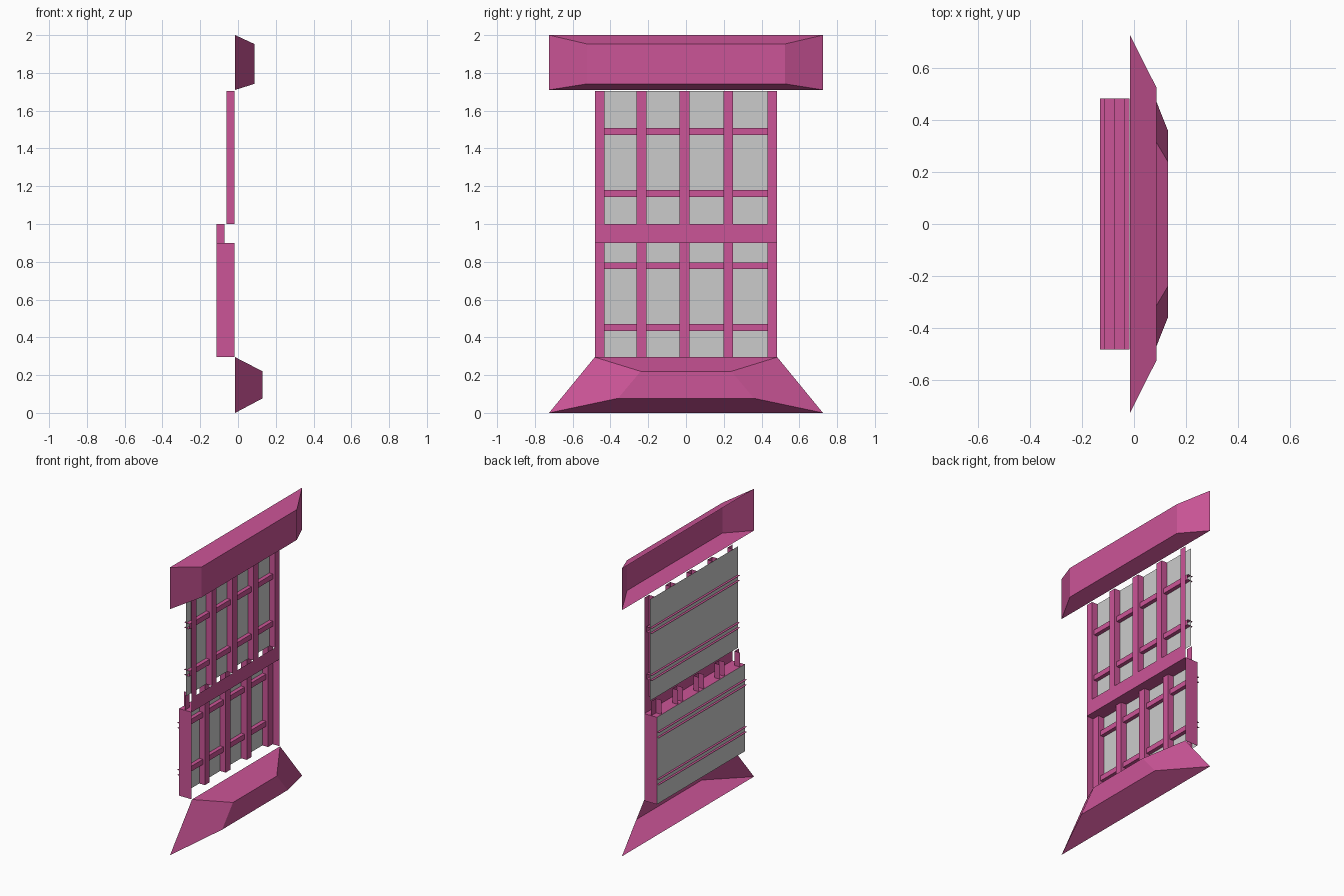
import bpy

if "Cube" in bpy.data.objects:
    bpy.data.objects.remove(bpy.data.objects["Cube"])

pink = bpy.data.materials.new("pink_paint")
pink.diffuse_color = (0.60, 0.09, 0.31, 1)
pink.use_nodes = True
pink.node_tree.nodes["Principled BSDF"].inputs["Base Color"].default_value = pink.diffuse_color

W = 0.483            # half width of the opening
SILL, MID, RAIL, HEAD = 0.295, 0.90, 1.0, 1.705


def make(name, quads, mat=pink):
    """Build one object from a list of quads (each four points)."""
    verts = [p for q in quads for p in q]
    faces = [tuple(range(4 * i, 4 * i + 4)) for i in range(len(quads))]
    me = bpy.data.meshes.new(name)
    me.from_pydata(verts, [], faces)
    if mat:
        me.materials.append(mat)
    ob = bpy.data.objects.new(name, me)
    bpy.context.collection.objects.link(ob)
    return ob


def facing(x, y0, y1, z0, z1):
    return [(x, y0, z0), (x, y1, z0), (x, y1, z1), (x, y0, z1)]


def side(y, xa, xb, z0, z1):
    return [(xa, y, z0), (xb, y, z0), (xb, y, z1), (xa, y, z1)]


def shelf(z, xa, xb, y0, y1):
    return [(xa, y0, z), (xb, y0, z), (xb, y1, z), (xa, y1, z)]


def trim(name, back, front):
    """Open-backed tapered moulding; each ring is x, z0, half width, z1, half width."""
    def ring(x, z0, w0, z1, w1):
        return [(x, -w0, z0), (x, w0, z0), (x, w1, z1), (x, -w1, z1)]
    b, f = ring(*back), ring(*front)
    quads = [f] + [[b[i], b[(i + 1) % 4], f[(i + 1) % 4], f[i]] for i in range(4)]
    make(name, quads)


# Head and sill mouldings
trim("head_moulding", (-0.015, 1.71, 0.725, 2.0, 0.725), (0.087, 1.742, 0.523, 1.953, 0.523))
trim("sill_moulding", (-0.015, 0.0, 0.725, SILL, 0.483), (0.13, 0.077, 0.36, 0.22, 0.24))


def sash(name, x, z0, z1, pane_top, bar_z):
    """Open-backed vertical and horizontal bars with a pane behind."""
    depth, setback = 0.043, 0.016
    # Vertical bars: front plus side faces, outer stile sides left open
    bars = []
    for yc in (-0.457, -0.236, -0.008, 0.2235, 0.457):
        y0, y1 = yc - 0.026, yc + 0.026
        bars.append(facing(x, y0, y1, z0, z1))
        if y0 > -0.47:
            bars.append(side(y0, x - depth, x, z0, z1))
        if y1 < 0.47:
            bars.append(side(y1, x, x - depth, z0, z1))
    make(name + "_vertical_bars", bars)
    # Horizontal bars: set back and passing through the pane
    xf = x - setback
    rows = []
    for zc in bar_z:
        a, b = zc - 0.018, zc + 0.018
        rows += [facing(xf, -W, W, a, b),
                 shelf(b, xf - depth, xf, -W, W),
                 shelf(a, xf, xf - depth, -W, W)]
    make(name + "_horizontal_bars", rows)
    # Glass
    make(name + "_pane", [facing(x - depth, -W, W, z0, pane_top)], None)


sash("upper_sash", -0.018, RAIL, HEAD, HEAD, (1.49, 1.162))
sash("lower_sash", -0.071, SILL, RAIL, MID, (0.779, 0.452))

# Meeting rail and the reveal around the lower sash
make("meeting_rail", [facing(-0.018, -W, W, MID, RAIL)])
make("lower_reveal", [side(-W, -0.114, -0.018, SILL, MID),
                      side(W, -0.018, -0.114, SILL, MID),
                      shelf(MID, -0.114, -0.018, -W, W)])
